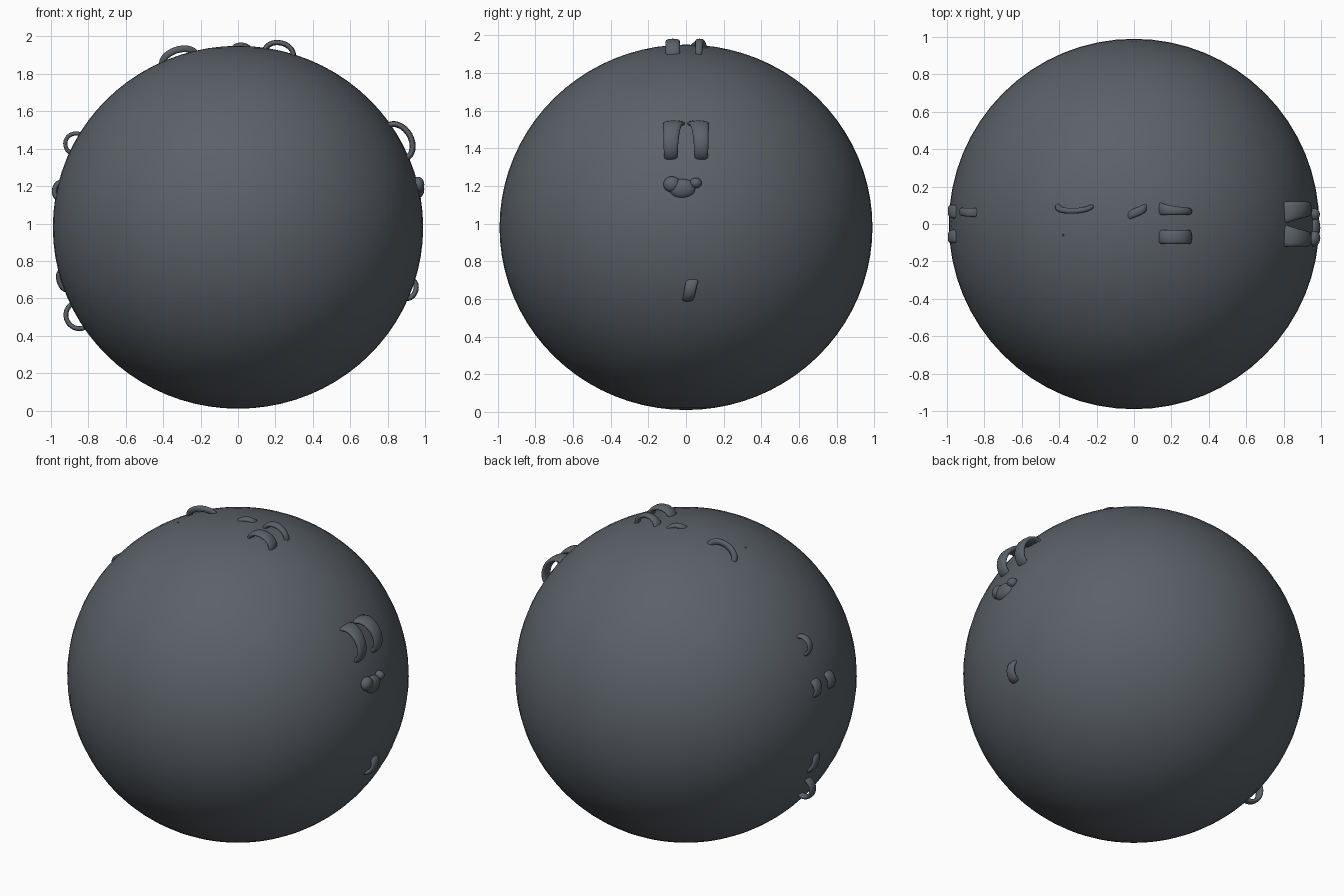
import bpy
import bmesh
from math import sin, cos, pi, radians
from mathutils import Vector

cube = bpy.data.objects.get("Cube")
if cube:
    bpy.data.objects.remove(cube, do_unlink=True)

RADIUS_X, RADIUS_Z, CENTRE_Z = 0.99, 0.97, 0.98

# One slate colour for every part
slate = bpy.data.materials.new("slate_grey")
slate.use_nodes = True
colour = (0.105, 0.12, 0.138, 1)
slate.diffuse_color = colour
shader = slate.node_tree.nodes["Principled BSDF"]
shader.inputs["Base Color"].default_value = colour
shader.inputs["Roughness"].default_value = 0.6


def finish(obj, name):
    """Name, paint and smooth a part."""
    obj.name = name
    obj.data.materials.clear()
    obj.data.materials.append(slate)
    for face in obj.data.polygons:
        face.use_smooth = True
    return obj


def ball(name, location, scale, segments=24, rings=14):
    bpy.ops.mesh.primitive_uv_sphere_add(segments=segments, ring_count=rings, location=location)
    obj = bpy.context.object
    obj.scale = scale
    bpy.ops.object.transform_apply(location=False, rotation=False, scale=True)
    return finish(obj, name)


def surface_point(angle, lift, y):
    """Point above the body in the x-z plane at an angle from +x."""
    return Vector(((RADIUS_X + lift) * cos(angle), y,
                   CENTRE_Z + (RADIUS_Z + lift) * sin(angle)))


def arch(name, centre, half_span, height, y, width, end_width=None,
         drift=0, bow=0, thickness=0.014, steps=16, sides=12):
    """Sweep a soft flattened strip that rises from the body and returns to it."""
    end_width = width if end_width is None else end_width

    def path(t):
        angle = radians(centre - half_span * cos(pi * t))
        lift = (height + 0.004) * sin(pi * t) - 0.018
        return surface_point(angle, lift, y + drift * (t - 0.5) + bow * sin(pi * t))

    bm = bmesh.new()
    loops = []
    across = Vector((0, 1, 0))
    for i in range(steps + 1):
        t = i / steps
        point = path(t)
        tangent = path(t + 0.01) - path(t - 0.01)
        normal = tangent.cross(across).normalized()
        half_width = width + (end_width - width) * t * t
        ring = []
        for k in range(sides):
            c, s = cos(2 * pi * k / sides), sin(2 * pi * k / sides)
            # Squared-off oval section
            wide = half_width * abs(c) ** 0.7 * (1 if c > 0 else -1)
            ring.append(bm.verts.new(point + across * wide + normal * thickness * s))
        loops.append(ring)
    for first, second in zip(loops, loops[1:]):
        for k in range(sides):
            n = (k + 1) % sides
            bm.faces.new((first[k], first[n], second[n], second[k]))
    bm.faces.new(loops[0])
    bm.faces.new(loops[-1])
    bmesh.ops.recalc_face_normals(bm, faces=bm.faces[:])
    mesh = bpy.data.meshes.new(name)
    bm.to_mesh(mesh)
    bm.free()
    obj = bpy.data.objects.new(name, mesh)
    bpy.context.collection.objects.link(obj)
    return finish(obj, name)


# Large round body
ball("body", (0, 0, CENTRE_Z), (RADIUS_X, RADIUS_X, RADIUS_Z), 64, 40)

# Left side: forked handle, its two strips merging at the upper end
for side, label in ((-1, "front"), (1, "back")):
    arch("left_handle_" + label, 28.7, 6, 0.07, side * 0.07, 0.036, 0.062,
         drift=-side * 0.02, bow=side * 0.008, thickness=0.016)

# Left side: kidney-shaped lump made of overlapping lobes
ball("left_lump_middle", (0.962, -0.02, 1.185), (0.034, 0.07, 0.052))
ball("left_lump_front", (0.962, -0.075, 1.208), (0.034, 0.045, 0.042))
ball("left_lump_back", (0.962, 0.052, 1.215), (0.032, 0.032, 0.028))

# Left side: small hooked drop
arch("left_hook", -20.3, 3.1, 0.035, 0.02, 0.03, 0.034, drift=0.03)

# Crown: pair of arches, a small bump and a bowed ridge
arch("crown_arch_front", 77, 4.6, 0.055, -0.07, 0.038)
arch("crown_arch_back", 77, 4.6, 0.055, 0.075, 0.018, 0.036, drift=0.015, bow=-0.004)
arch("crown_bump", 89, 2.4, 0.018, 0.065, 0.024, drift=-0.05)
arch("crown_ridge", 109, 5.4, 0.045, 0.095, 0.014, 0.018, bow=-0.025, thickness=0.018)
ball("crown_speck", (-0.38, -0.06, 1.873), (0.006, 0.006, 0.006), 12, 8)

# Right side: upper loop, pair of knobs, lower ridge and lower loop
arch("right_upper_loop", 152.3, 3.4, 0.06, 0.065, 0.024, 0.016, drift=0.01, thickness=0.011)
for side, label in ((-1, "front"), (1, "back")):
    arch("right_knob_" + label, 168, 2.6, 0.026, side * 0.068, 0.036, 0.03, drift=side * 0.01)
arch("right_lower_ridge", 197.3, 3.2, 0.024, 0.06, 0.03, 0.022, drift=0.03)
arch("right_lower_loop", 209.5, 4.3, 0.07, 0.03, 0.03, 0.022, drift=-0.03, thickness=0.013)
